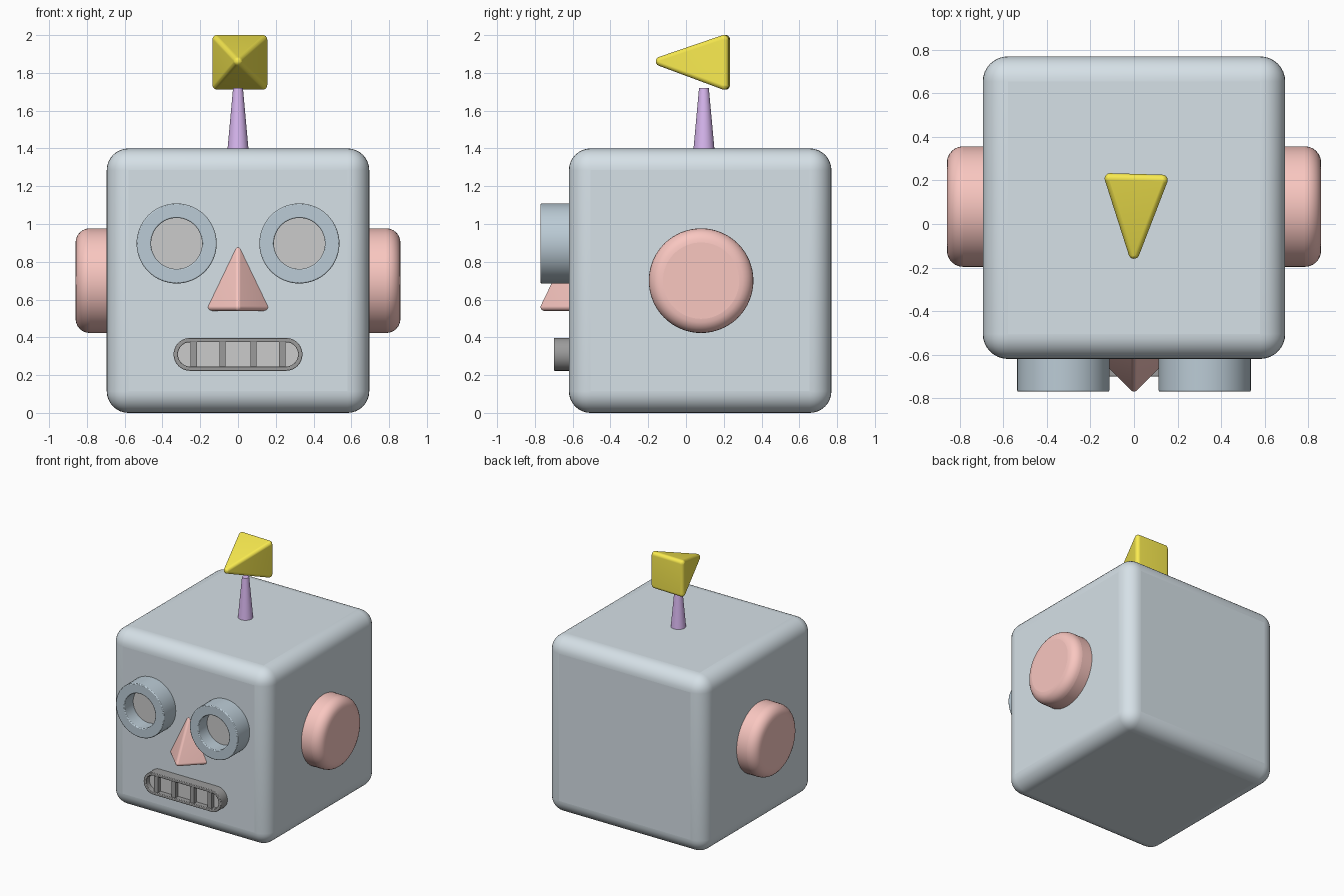
import bpy, bmesh, math
from mathutils import Matrix, Vector

if "Cube" in bpy.data.objects:
    bpy.data.objects.remove(bpy.data.objects["Cube"])


def material(name, rgb):
    m = bpy.data.materials.new(name)
    m.diffuse_color = (*rgb, 1)
    m.use_nodes = True
    m.node_tree.nodes["Principled BSDF"].inputs["Base Color"].default_value = m.diffuse_color
    return m


HEAD = material("pale_steel", (0.67, 0.75, 0.80))
EYE = material("blue_steel", (0.50, 0.60, 0.67))
PINK = material("salmon", (0.95, 0.57, 0.53))
DARK = material("charcoal", (0.33, 0.33, 0.33))
PURPLE = material("purple", (0.70, 0.48, 0.88))
YELLOW = material("yellow", (0.95, 0.83, 0.08))


def finish(name, bm, mat=None, bevel=0, segments=6):
    bmesh.ops.recalc_face_normals(bm, faces=bm.faces)
    me = bpy.data.meshes.new(name)
    bm.to_mesh(me)
    bm.free()
    ob = bpy.data.objects.new(name, me)
    bpy.context.collection.objects.link(ob)
    if mat:
        me.materials.append(mat)
    if bevel:
        b = ob.modifiers.new("round", "BEVEL")
        b.width, b.segments, b.limit_method = bevel, segments, "ANGLE"
        b.angle_limit = math.radians(40)
    bpy.ops.object.select_all(action="DESELECT")
    ob.select_set(True)
    bpy.context.view_layer.objects.active = ob
    bpy.ops.object.shade_smooth_by_angle(angle=math.radians(30))
    return ob


def box(name, lo, hi, mat=None, bevel=0, segments=6):
    lo, hi = Vector(lo), Vector(hi)
    bm = bmesh.new()
    bmesh.ops.create_cube(bm, size=1, matrix=Matrix.Translation((lo + hi) / 2)
                          @ Matrix.Diagonal((*(hi - lo), 1)))
    return finish(name, bm, mat, bevel, segments)


def rod(name, r1, r2, depth, matrix, mat, bevel=0):
    bm = bmesh.new()
    bmesh.ops.create_cone(bm, cap_ends=True, segments=64, radius1=r1, radius2=r2,
                          depth=depth, matrix=matrix)
    return finish(name, bm, mat, bevel)


def slot(cx, cz, half, r, n=32):
    """Rounded slot outline in x, z; a circle when half is 0."""
    pts = []
    for side in (1, -1):
        for i in range(n + (half > 0)):
            a = -math.pi / 2 * side + math.pi * i / n
            pts.append((cx + side * half + r * math.cos(a), cz + r * math.sin(a)))
    return pts


def frame(name, outer, inner, y0, y1, mat, bevel):
    bm = bmesh.new()
    loops = [[bm.verts.new((x, y, z)) for x, z in o]
             for o, y in ((outer, y0), (inner, y0), (inner, y1), (outer, y1))]
    n = len(outer)
    for k in range(4):
        a, b = loops[k], loops[(k + 1) % 4]
        for i in range(n):
            j = (i + 1) % n
            bm.faces.new((a[i], a[j], b[j], b[i]))
    return finish(name, bm, mat, bevel, 2)


def plate(name, outline, y0, y1):
    bm = bmesh.new()
    f = bm.faces.new([bm.verts.new((x, y0, z)) for x, z in outline])
    new = bmesh.ops.extrude_face_region(bm, geom=[f], use_keep_orig=True)["geom"]
    bmesh.ops.translate(bm, vec=(0, y1 - y0, 0),
                        verts=[g for g in new if isinstance(g, bmesh.types.BMVert)])
    return finish(name, bm)


def soft_hull(name, corners, r, mat):
    """Rounded solid: hull of small balls at the corners."""
    bm = bmesh.new()
    for c in corners:
        bmesh.ops.create_uvsphere(bm, u_segments=24, v_segments=12, radius=r,
                                  matrix=Matrix.Translation(c))
    res = bmesh.ops.convex_hull(bm, input=bm.verts)
    inside = {g for g in res["geom_interior"] + res["geom_unused"]
              if isinstance(g, bmesh.types.BMVert)}
    bmesh.ops.delete(bm, geom=list(inside), context="VERTS")
    return finish(name, bm, mat)


# Head
box("head", (-0.695, -0.62, 0), (0.695, 0.77, 1.4), HEAD, 0.115, 8)

# Ears and eyes, mirrored left and right
for s, side in ((-1, "left"), (1, "right")):
    rod(side + "_ear", 0.277, 0.277, 0.26,
        Matrix.Translation((s * 0.73, 0.08, 0.70)) @ Matrix.Rotation(math.pi / 2, 4, "Y"),
        PINK, 0.075)
    x = s * 0.325
    frame(side + "_eye_ring", slot(x, 0.897, 0, 0.212), slot(x, 0.897, 0, 0.135),
          -0.77, -0.60, EYE, 0.006)
    plate(side + "_eye_lens", slot(x, 0.897, 0, 0.14), -0.66, -0.61)

# Nose
soft_hull("nose", [(0, -0.75, 0.56), (0.145, -0.605, 0.56), (-0.145, -0.605, 0.56),
                   (0, -0.46, 0.56), (0, -0.605, 0.862)], 0.02, PINK)

# Mouth frame, teeth and bars
frame("mouth_frame", slot(0, 0.31, 0.254, 0.087), slot(0, 0.31, 0.254, 0.064),
      -0.70, -0.60, DARK, 0.004)
plate("teeth", slot(0, 0.31, 0.254, 0.07), -0.66, -0.61)
for i, x in enumerate((-0.235, -0.082, 0.082, 0.235)):
    box(f"mouth_bar_{i + 1}", (x - 0.017, -0.695, 0.24), (x + 0.017, -0.61, 0.38), DARK)

# Antenna stalk and pointed tip
rod("antenna_stalk", 0.057, 0.026, 0.34, Matrix.Translation((0, 0.095, 1.55)), PURPLE)
turn = Matrix.Translation((0.01, 0.205, 1.856)) @ Matrix.Rotation(math.radians(-1.7), 4, "Z")
tip = [(x, 0, z) for x in (-0.12, 0.12) for z in (-0.12, 0.12)] + [(0, -0.34, 0.005)]
soft_hull("antenna_tip", [turn @ Vector(c) for c in tip], 0.025, YELLOW)
